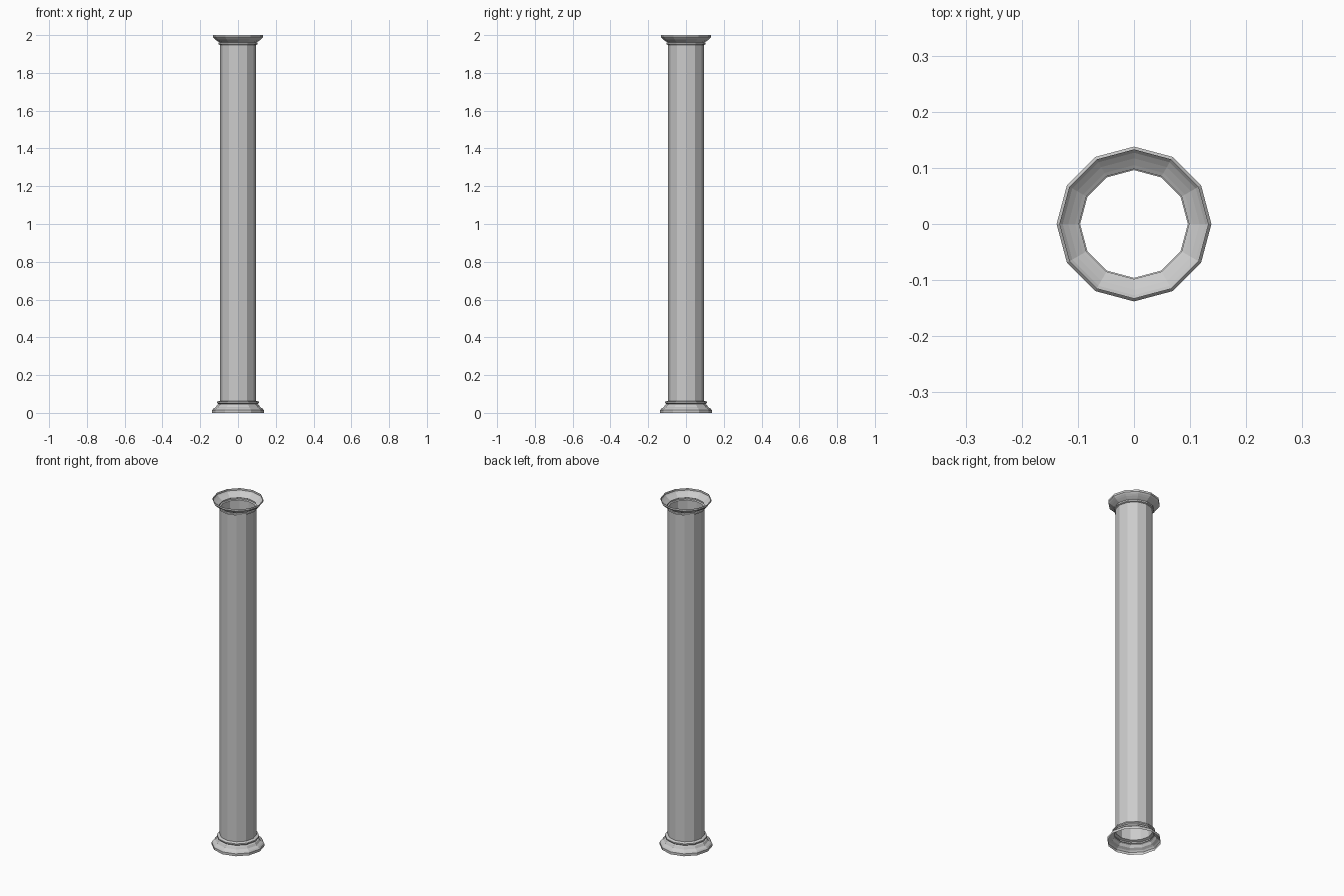
import bpy, bmesh
from math import cos, sin, pi

if "Cube" in bpy.data.objects:
    bpy.data.objects.remove(bpy.data.objects["Cube"])

SIDES = 12


def lathe(name, profile):
    """Revolve (radius, z) points into an open, flat-faced ring surface."""
    bm = bmesh.new()
    rings = [[bm.verts.new((r * cos(2 * pi * i / SIDES), r * sin(2 * pi * i / SIDES), z))
              for i in range(SIDES)] for r, z in profile]
    for low, high in zip(rings, rings[1:]):
        for i in range(SIDES):
            j = (i + 1) % SIDES
            bm.faces.new((low[i], low[j], high[j], high[i]))
    mesh = bpy.data.meshes.new(name)
    bm.to_mesh(mesh)
    bm.free()
    obj = bpy.data.objects.new(name, mesh)
    bpy.context.collection.objects.link(obj)
    return obj


# Moulded foot: plinth, sloping cove and a small collar
lathe("base", [(0.138, 0.0), (0.138, 0.014), (0.131, 0.022), (0.118, 0.03),
               (0.111, 0.042), (0.103, 0.046), (0.111, 0.052), (0.111, 0.059),
               (0.096, 0.064)])

# Plain hollow shaft
lathe("shaft", [(0.096, 0.064), (0.096, 1.948)])

# Flared capital, open at the top
lathe("capital", [(0.096, 1.948), (0.103, 1.951), (0.103, 1.959), (0.098, 1.962),
                  (0.105, 1.966), (0.117, 1.974), (0.127, 1.982),
                  (0.133, 1.989), (0.133, 2.0)])
